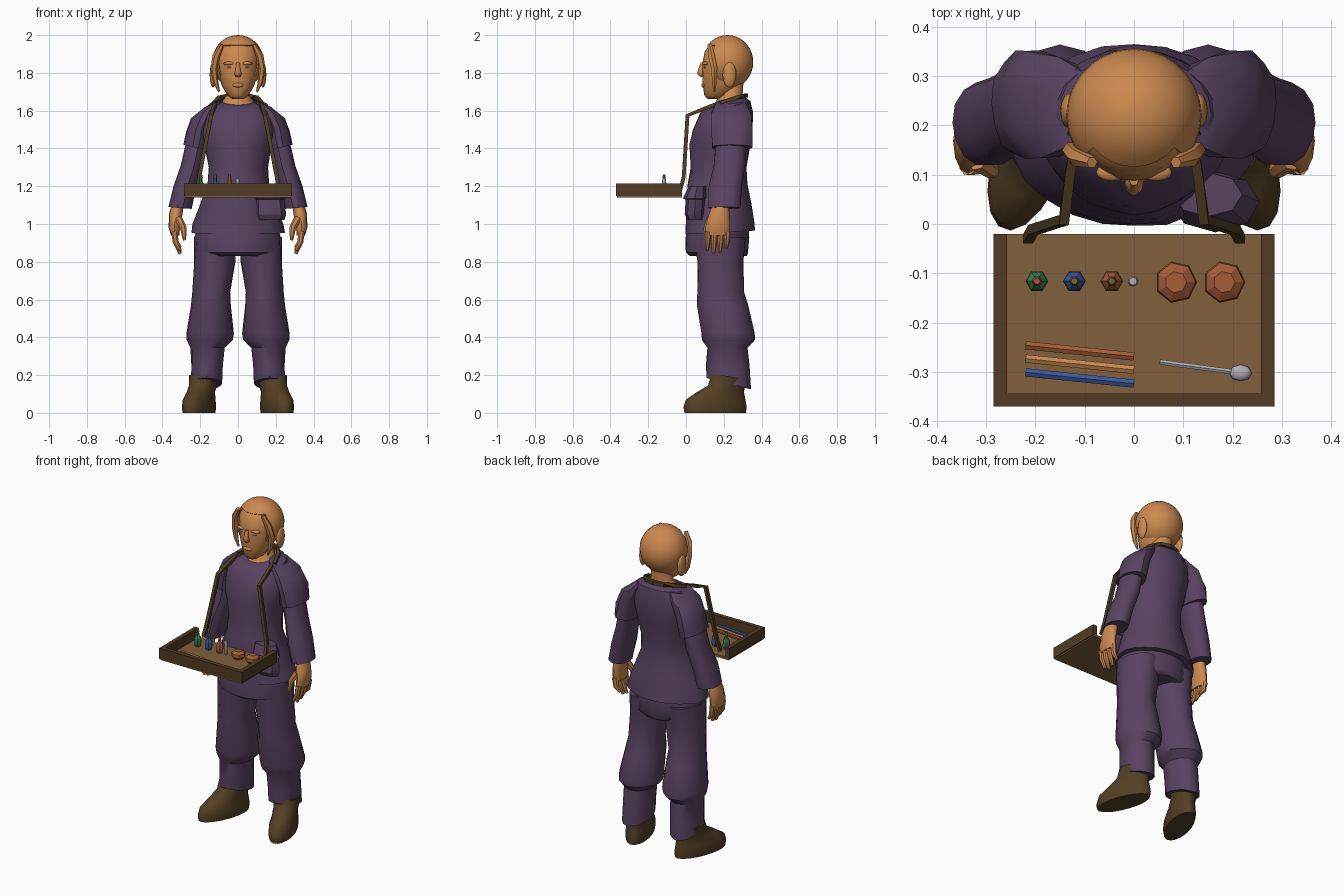
import bpy, bmesh, random
from math import sin, cos, pi, radians
from mathutils import Vector, Matrix

random.seed(4)
default = bpy.data.objects.get("Cube")
if default:
    bpy.data.objects.remove(default, do_unlink=True)


def material(name, r, g, b):
    m = bpy.data.materials.new(name)
    m.diffuse_color = (r, g, b, 1)
    m.use_nodes = True
    m.node_tree.nodes["Principled BSDF"].inputs["Base Color"].default_value = (r, g, b, 1)
    return m


SKIN = material("warm skin", .60, .25, .08)
CLOTH = material("plum cloth", .10, .055, .12)
LEATHER = material("brown leather", .088, .05, .018)
FRAME = material("dark wood", .085, .043, .018)
WOOD = material("light wood", .22, .115, .046)
CLAY = material("terracotta", .38, .11, .04)
GREEN = material("green glass", .045, .21, .075)
BLUE = material("blue glass", .045, .10, .35)
METAL = material("pale metal", .42, .42, .46)


def finish(name, bm, mat, mirror=False, angle=45):
    """Turn a bmesh into an object, smooth below the angle, mirrored on x if asked."""
    bmesh.ops.recalc_face_normals(bm, faces=bm.faces)
    for f in bm.faces:
        f.smooth = True
    for e in bm.edges:
        e.smooth = len(e.link_faces) == 2 and e.calc_face_angle() < radians(angle)
    mesh = bpy.data.meshes.new(name)
    bm.to_mesh(mesh)
    bm.free()
    mesh.materials.append(mat)
    obj = bpy.data.objects.new(name, mesh)
    bpy.context.scene.collection.objects.link(obj)
    if mirror:
        obj.modifiers.new("Mirror", "MIRROR")
    return obj


def skin_rings(bm, rings):
    """Bridge successive closed rings of points and cap both ends."""
    rows = [[bm.verts.new(p) for p in ring] for ring in rings]
    n = len(rows[0])
    for a, b in zip(rows, rows[1:]):
        for i in range(n):
            j = (i + 1) % n
            bm.faces.new((a[i], a[j], b[j], b[i]))
    bm.faces.new(rows[0])
    bm.faces.new(rows[-1])


def loft(name, mat, rings, n=16, drape=0, mirror=False, angle=45, turn=None):
    """Stack ellipses (x, y, z, rx, ry, tilt along x, tilt along y)."""
    bm = bmesh.new()
    rows = []
    for ring in rings:
        x, y, z, rx, ry, tx, ty = (tuple(ring) + (0, 0))[:7]
        row = []
        for i in range(n):
            a = 2 * pi * i / n
            k = 1 + random.uniform(-drape, drape)
            row.append(Vector((x + rx * k * cos(a), y + ry * k * sin(a), z + tx * cos(a) + ty * sin(a))))
        rows.append(row)
    skin_rings(bm, rows)
    if turn:
        bmesh.ops.transform(bm, matrix=turn, verts=bm.verts)
    return finish(name, bm, mat, mirror, angle)


def tube(name, mat, path, radii, n=8, mirror=False):
    """Sweep a polygon along a path; radii is one value or one for each point."""
    pts = [Vector(p) for p in path]
    if not isinstance(radii, (list, tuple)):
        radii = [radii] * len(pts)
    bm = bmesh.new()
    rows = []
    for i, p in enumerate(pts):
        d = (pts[min(i + 1, len(pts) - 1)] - pts[max(i - 1, 0)]).normalized()
        side = d.cross(Vector((1, 0, 0)) if abs(d.x) < .8 else Vector((0, 0, 1))).normalized()
        up = d.cross(side)
        rows.append([p + radii[i] * (side * cos(t) + up * sin(t))
                     for t in (2 * pi * (k + .5) / n for k in range(n))])
    skin_rings(bm, rows)
    return finish(name, bm, mat, mirror)


def ball(name, mat, centre, size, u=12, v=8, mirror=False, angle=60, keep=None):
    bm = bmesh.new()
    bmesh.ops.create_uvsphere(bm, u_segments=u, v_segments=v, radius=1)
    bmesh.ops.transform(bm, matrix=Matrix.Translation(centre) @ Matrix.Diagonal((*size, 1)), verts=bm.verts)
    if keep:
        drop = [f for f in bm.faces if not keep(f.calc_center_median())]
        bmesh.ops.delete(bm, geom=drop, context="FACES")
    return finish(name, bm, mat, mirror, angle)


def box(name, mat, low, high, mirror=False):
    bm = bmesh.new()
    bmesh.ops.create_cube(bm, size=1)
    low, high = Vector(low), Vector(high)
    bmesh.ops.transform(bm, verts=bm.verts,
                        matrix=Matrix.Translation((low + high) / 2) @ Matrix.Diagonal((*(high - low), 1)))
    return finish(name, bm, mat, mirror, 30)


# Head: face, scalp with an open front, side locks and features
loft("face", SKIN, [(0, .15, 1.662, .03, .035), (0, .165, 1.68, .055, .068), (0, .19, 1.73, .085, .10),
                    (0, .2, 1.79, .103, .115), (0, .205, 1.85, .11, .118), (0, .21, 1.91, .11, .112),
                    (0, .215, 1.96, .08, .085)], n=20, angle=60)
scalp = ball("scalp", SKIN, (0, .22, 1.857), (.137, .136, .143), 28, 18,
             keep=lambda c: c.z > 1.73 and (c.y > .145 or c.z > 1.955))
scalp.modifiers.new("Thickness", "SOLIDIFY").thickness = .008
tube("side_lock", SKIN, [(.085, .125, 1.95), (.115, .135, 1.89), (.128, .15, 1.82), (.118, .15, 1.75),
                         (.10, .15, 1.70)], [.012, .02, .018, .014, .005], 6, True)
ball("ear", SKIN, (.132, .23, 1.79), (.018, .036, .068), mirror=True)
loft("nose", SKIN, [(0, .088, 1.855, .009, .01), (0, .083, 1.815, .013, .02),
                    (0, .084, 1.795, .02, .025), (0, .09, 1.778, .012, .012)], n=8, angle=60)
ball("lips", SKIN, (0, .094, 1.735), (.03, .012, .012))
ball("brow", SKIN, (.045, .105, 1.85), (.032, .018, .01), mirror=True)
ball("eye", METAL, (.043, .105, 1.83), (.014, .012, .006), mirror=True)
loft("neck", SKIN, [(0, .215, 1.625, .09, .085, 0, .015), (0, .225, 1.655, .08, .075, 0, .02),
                    (0, .235, 1.68, .062, .065, 0, .01), (0, .24, 1.76, .06, .065)], angle=60)

# Tunic with hem, short oversleeves and long sleeves
loft("tunic", CLOTH, [(0, .18, .955, .248, .185, 0, .01), (0, .18, 1.0, .237, .182), (0, .172, 1.1, .2, .172),
                      (0, .165, 1.21, .162, .157), (0, .175, 1.3, .156, .147), (0, .18, 1.42, .178, .16),
                      (0, .195, 1.5, .195, .16), (0, .215, 1.59, .185, .138),
                      (0, .225, 1.635, .155, .118, 0, .015), (0, .23, 1.65, .12, .085, 0, .02)],
     n=24, drape=.022, angle=35)
loft("oversleeve", CLOTH, [(.125, .235, 1.64, .05, .08, -.02), (.17, .24, 1.59, .08, .105, -.03),
                           (.205, .245, 1.51, .07, .112, -.02), (.225, .245, 1.405, .066, .108, .015)],
     n=14, drape=.04, mirror=True, angle=35)
loft("long_sleeve", CLOTH, [(.215, .235, 1.45, .057, .08), (.245, .23, 1.31, .058, .085),
                            (.28, .21, 1.2, .062, .09), (.307, .205, 1.085, .062, .086, .005)],
     n=14, drape=.03, mirror=True, angle=35)
loft("hip_pouch", CLOTH, [(.17, .05, 1.02, .075, .04), (.17, .045, 1.05, .085, .052), (.165, .05, 1.13, .08, .052),
                          (.165, .045, 1.135, .09, .062), (.15, .06, 1.20, .07, .045)], n=8, angle=30)

# Hands
loft("palm", SKIN, [(.318, .185, 1.11, .032, .042), (.33, .175, 1.05, .036, .055),
                    (.337, .168, .98, .03, .066), (.333, .166, .94, .022, .062)], n=12, mirror=True)
for i, name in enumerate(("index", "middle", "ring", "little")):
    y, tip = .117 + i * .034, (.86, .842, .85, .875)[i]
    tube(name + "_finger", SKIN, [(.337, y, .96), (.33, y - .003, .905), (.306, y - .006, tip)],
         [.018, .016, .009], 7, True)
tube("thumb", SKIN, [(.318, .13, 1.03), (.29, .11, .98), (.283, .103, .915)], [.022, .018, .009], 7, True)

# Baggy trousers
loft("trouser_seat", CLOTH, [(0, .175, .83, .15, .15), (0, .165, .85, .222, .165), (0, .165, .93, .228, .17),
                             (0, .17, 1.03, .2, .155)], n=20, drape=.02, angle=50)
loft("trouser_leg", CLOTH, [(.12, .18, .93, .11, .14), (.125, .18, .8, .11, .122), (.14, .183, .64, .1, .122),
                            (.142, .195, .57, .107, .135), (.15, .222, .42, .125, .138),
                            (.15, .225, .385, .12, .138), (.162, .218, .345, .09, .108),
                            (.165, .222, .25, .084, .114), (.168, .228, .155, .082, .117, 0, -.03)],
     n=16, drape=.03, mirror=True, angle=35)

# Boots, turned outwards at the ankle
ankle = Matrix.Translation((.182, .225, 0)) @ Matrix.Rotation(radians(19), 4, "Z")
loft("boot", LEATHER, [(0, -.075, 0, .07, .17), (0, -.075, .03, .075, .175), (0, -.072, .07, .072, .165),
                       (0, -.045, .11, .066, .13), (0, -.012, .145, .07, .1), (0, 0, .19, .076, .092, 0, -.015)],
     n=18, mirror=True, turn=ankle)

# Tray with an open back, and its neck straps
box("tray_floor", WOOD, (-.28, -.365, 1.14), (.28, -.02, 1.155))
box("tray_side", FRAME, (.258, -.37, 1.148), (.285, -.02, 1.215), True)
box("tray_front", FRAME, (-.285, -.37, 1.148), (.285, -.344, 1.215))
tube("strap", LEATHER, [(.215, -.03, 1.18), (.205, -.012, 1.25), (.142, .008, 1.575), (.13, .10, 1.612),
                        (.12, .16, 1.635)], .014, 4, True)
tube("strap_behind_neck", LEATHER, [(.125, .18, 1.64), (.1, .26, 1.668), (.06, .305, 1.678), (0, .318, 1.68)],
     .014, 4, True)

# Bottles, vial and pots
for name, x, mat in (("green", -.197, GREEN), ("blue", -.121, BLUE), ("clay", -.045, CLAY)):
    loft(name + "_bottle", mat, [(x, -.116, z, r, r) for z, r in
                                 ((1.155, .017), (1.172, .023), (1.205, .021), (1.222, .01), (1.243, .009))],
         n=6, angle=20)
    loft(name + "_bottle_stopper", WOOD if mat is not GREEN else CLAY,
         [(x, -.116, 1.243, .011, .011), (x, -.116, 1.262, .007, .007)], n=6, angle=20)
loft("vial", METAL, [(-.002, -.116, z, r, r) for z, r in ((1.155, .009), (1.22, .009), (1.23, .011), (1.24, .008))],
     n=8)
for i, x in enumerate((.085, .183)):
    loft("pot_%d" % (i + 1), CLAY, [(x, -.118, z, r, r) for z, r in
                                    ((1.155, .028), (1.172, .043), (1.19, .04), (1.203, .022))], n=7, angle=20)

# Crayons and spoon lying on the tray
for name, y, mat in (("clay", -.246, CLAY), ("tan", -.273, SKIN), ("blue", -.301, BLUE)):
    tube(name + "_stick", mat, [(-.22, y, 1.165), (0, y - .023, 1.165)], .0095, 6)
tube("spoon_handle", METAL, [(.052, -.28, 1.162), (.2, -.3, 1.165)], .006, 6)
ball("spoon_bowl", METAL, (.216, -.302, 1.166), (.023, .017, .01), 8, 6)
